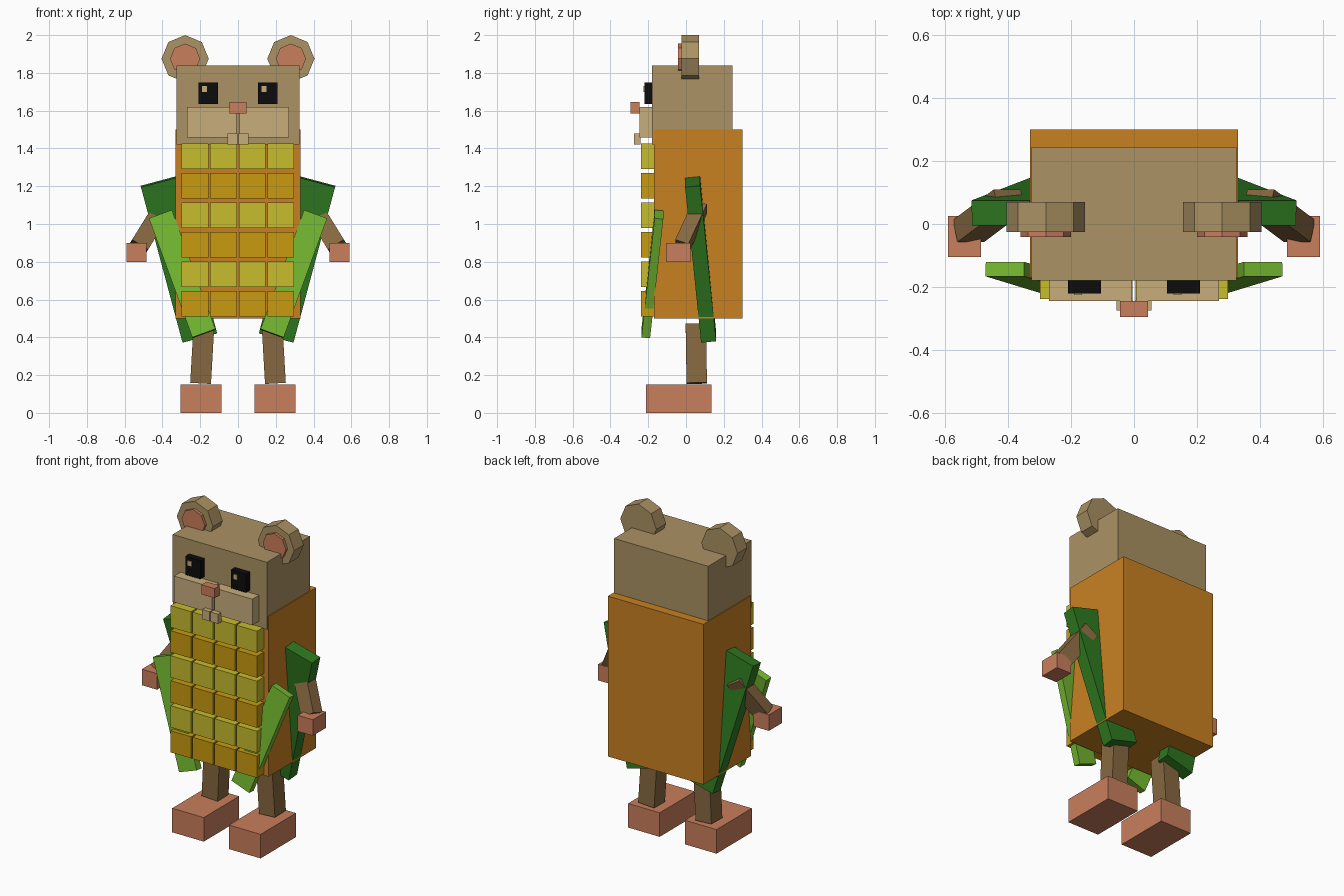
import bpy
import bmesh
import math
from mathutils import Matrix, Vector

cube = bpy.data.objects.get("Cube")
if cube:
    bpy.data.objects.remove(cube, do_unlink=True)


def material(name, rgb):
    lin = [(c / 255 / 12.92 if c < 11 else ((c / 255 + 0.055) / 1.055) ** 2.4) for c in rgb]
    mat = bpy.data.materials.new(name)
    mat.use_nodes = True
    mat.diffuse_color = (*lin, 1)
    mat.node_tree.nodes["Principled BSDF"].inputs["Base Color"].default_value = (*lin, 1)
    return mat


ORANGE = material("cob_orange", (201, 129, 33))
TAN = material("fur_tan", (171, 146, 99))
CREAM = material("muzzle_cream", (200, 174, 124))
PINK = material("skin_pink", (201, 126, 93))
YELLOW = material("kernel_yellow", (200, 188, 45))
AMBER = material("kernel_amber", (200, 155, 16))
LIGHT_GREEN = material("leaf_light_green", (116, 184, 48))
DARK_GREEN = material("leaf_dark_green", (46, 120, 31))
BROWN = material("limb_brown", (135, 104, 64))
BLACK = material("eye_black", (12, 12, 12))


def finish(name, bm, mat):
    mesh = bpy.data.meshes.new(name)
    bm.to_mesh(mesh)
    bm.free()
    mesh.materials.append(mat)
    obj = bpy.data.objects.new(name, mesh)
    bpy.context.collection.objects.link(obj)
    return obj


def block(name, x, y, z, mat):
    """Axis-aligned box from (low, high) ranges."""
    centre = [(a + b) / 2 for a, b in (x, y, z)]
    size = [abs(b - a) for a, b in (x, y, z)]
    bm = bmesh.new()
    bmesh.ops.create_cube(bm, size=1, matrix=Matrix.Translation(centre) @ Matrix.Diagonal((*size, 1)))
    return finish(name, bm, mat)


def beam(name, start, end, width, depth, mat):
    """Tilted box between two points, its width kept in the front plane."""
    start, end = Vector(start), Vector(end)
    up = (end - start).normalized()
    side = Vector((0, 1, 0)).cross(up).normalized()
    back = up.cross(side)
    rot = Matrix((side, back, up)).transposed().to_4x4()
    size = Matrix.Diagonal((width, depth, (end - start).length, 1))
    bm = bmesh.new()
    bmesh.ops.create_cube(bm, size=1, matrix=Matrix.Translation((start + end) / 2) @ rot @ size)
    return finish(name, bm, mat)


def disc(name, x, z, radius, y, mat):
    """Eight-sided disc facing the front, one corner on top."""
    bm = bmesh.new()
    place = Matrix.Translation((x, sum(y) / 2, z)) @ Matrix.Rotation(math.pi / 2, 4, "X")
    bmesh.ops.create_cone(bm, cap_ends=True, segments=8, radius1=radius, radius2=radius,
                          depth=y[1] - y[0], matrix=place)
    return finish(name, bm, mat)


# Body and head
block("cob_body", (-0.33, 0.33), (-0.17, 0.30), (0.5, 1.5), ORANGE)
block("head", (-0.325, 0.325), (-0.18, 0.245), (1.42, 1.84), TAN)

# Kernel grid on the front, alternating colour by row
for row in range(6):
    for col in range(4):
        x = -0.299 + col * 0.1515
        z = 1.425 - row * 0.156
        block(f"kernel_{row}_{col}", (x, x + 0.142), (-0.238, -0.165), (z - 0.135, z),
              AMBER if row % 2 else YELLOW)

# Nose
block("nose", (-0.045, 0.045), (-0.295, -0.245), (1.585, 1.645), PINK)

for label, s in (("left", 1), ("right", -1)):
    # Ears
    disc(f"{label}_ear", s * 0.28, 1.875, 0.125, (-0.025, 0.07), TAN)
    disc(f"{label}_inner_ear", s * 0.28, 1.875, 0.08, (-0.042, -0.02), PINK)

    # Eyes with a small glint on the same side of each
    block(f"{label}_eye", (s * 0.105, s * 0.21), (-0.22, -0.175), (1.635, 1.75), BLACK)
    glint = s * 0.158 - 0.02
    block(f"{label}_eye_glint", (glint - 0.013, glint + 0.013), (-0.225, -0.218), (1.70, 1.73), CREAM)

    # Split muzzle and front teeth
    block(f"{label}_muzzle", (s * 0.008, s * 0.27), (-0.245, -0.175), (1.457, 1.62), CREAM)
    block(f"{label}_tooth", (s * 0.003, s * 0.055), (-0.275, -0.24), (1.42, 1.48), CREAM)

    # Husk leaves
    beam(f"{label}_rear_leaf", (s * 0.203, 0.12, 0.40), (s * 0.423, 0.035, 1.223),
         0.19, 0.08, DARK_GREEN)
    beam(f"{label}_front_leaf", (s * 0.18, -0.213, 0.42), (s * 0.41, -0.143, 1.05),
         0.13, 0.046, LIGHT_GREEN)

    # Arms and hands
    beam(f"{label}_arm", (s * 0.525, -0.022, 0.88), (s * 0.395, 0.075, 1.09), 0.1, 0.075, BROWN)
    block(f"{label}_hand", (s * 0.485, s * 0.59), (-0.105, 0.025), (0.80, 0.90), PINK)

    # Legs and feet
    beam(f"{label}_leg", (s * 0.198, 0.057, 0.157), (s * 0.18, 0.052, 0.47), 0.11, 0.108, BROWN)
    block(f"{label}_foot", (s * 0.087, s * 0.305), (-0.213, 0.135), (0, 0.15), PINK)
